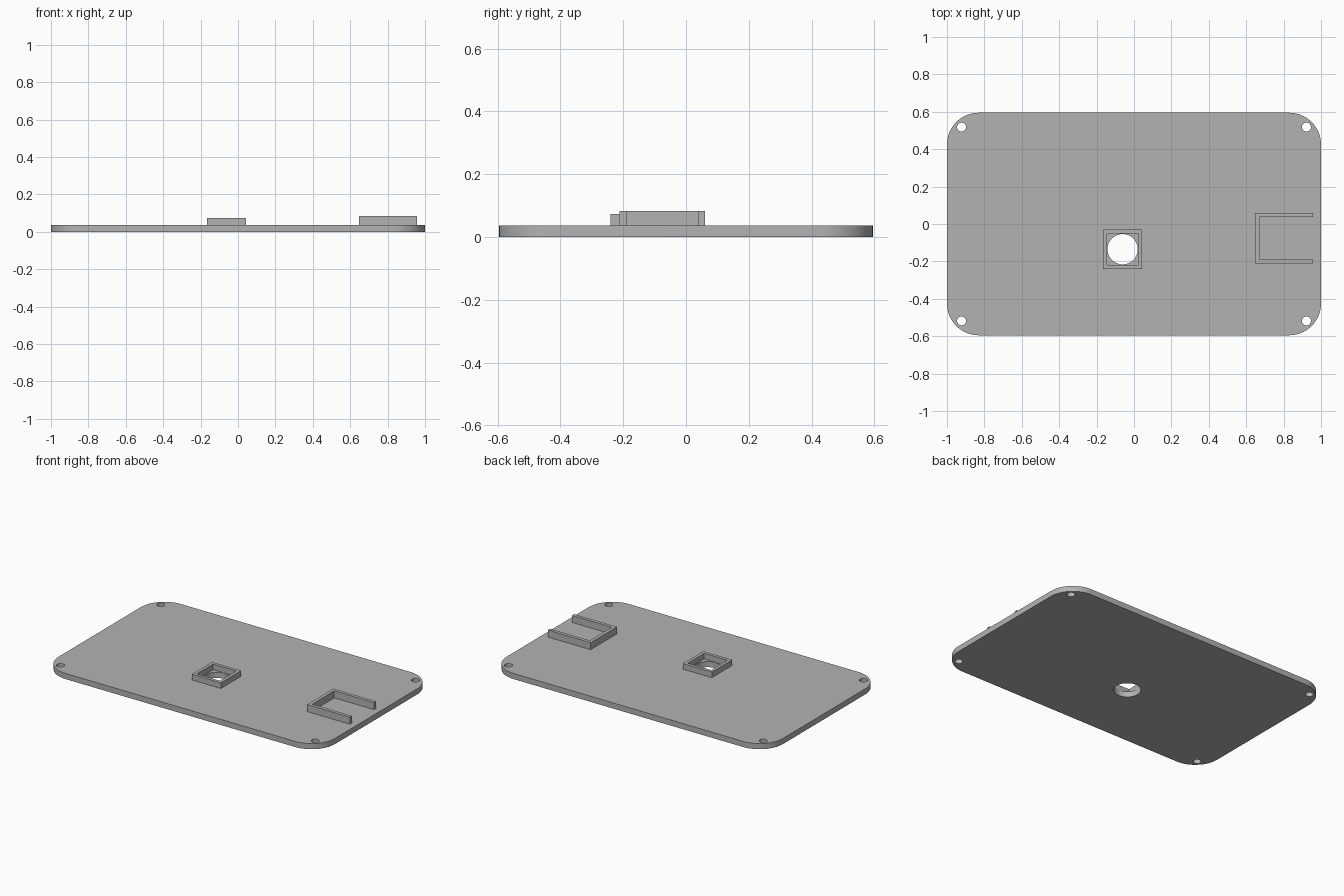
import bpy
import bmesh
from math import cos, sin, pi, radians

cube = bpy.data.objects.get("Cube")
if cube:
    bpy.data.objects.remove(cube, do_unlink=True)

grey = bpy.data.materials.new("light grey plastic")
grey.use_nodes = True
colour = (0.45, 0.45, 0.45, 1)
grey.diffuse_color = colour
grey.node_tree.nodes["Principled BSDF"].inputs["Base Color"].default_value = colour


def arc(cx, cy, r, start, end, steps):
    return [(cx + r * cos(start + (end - start) * i / steps),
             cy + r * sin(start + (end - start) * i / steps)) for i in range(steps + 1)]


def circle(cx, cy, r, steps=48):
    return arc(cx, cy, r, 0, 2 * pi, steps)[:-1]


def square(cx, cy, h):
    return [(cx - h, cy - h), (cx + h, cy - h), (cx + h, cy + h), (cx - h, cy + h)]


def rounded_rectangle(hx, hy, r):
    centres = [(hx - r, hy - r), (r - hx, hy - r), (r - hx, r - hy), (hx - r, r - hy)]
    points = []
    for i, (cx, cy) in enumerate(centres):
        points += arc(cx, cy, r, i * pi / 2, (i + 1) * pi / 2, 16)
    return points


def extrude(name, outlines, bottom, top):
    """Fill the first outline, leave the others as holes, and give it height."""
    curve = bpy.data.curves.new(name, "CURVE")
    curve.dimensions = "2D"
    curve.fill_mode = "BOTH"
    curve.extrude = (top - bottom) / 2
    for outline in outlines:
        spline = curve.splines.new("POLY")
        spline.points.add(len(outline) - 1)
        for point, (x, y) in zip(spline.points, outline):
            point.co = (x, y, 0, 1)
        spline.use_cyclic_u = True
    obj = bpy.data.objects.new(name, curve)
    obj.location.z = (bottom + top) / 2
    bpy.context.collection.objects.link(obj)
    bpy.ops.object.select_all(action="DESELECT")
    obj.select_set(True)
    bpy.context.view_layer.objects.active = obj
    bpy.ops.object.convert(target="MESH")
    obj = bpy.context.object
    bm = bmesh.new()
    bm.from_mesh(obj.data)
    bmesh.ops.remove_doubles(bm, verts=bm.verts, dist=0.0001)
    bmesh.ops.recalc_face_normals(bm, faces=bm.faces)
    bm.to_mesh(obj.data)
    bm.free()
    obj.data.materials.clear()
    obj.data.materials.append(grey)
    bpy.ops.object.shade_smooth_by_angle(angle=radians(30))
    return obj


plate_top = 0.037
port = (-0.061, -0.135)

# Rounded plate with four screw holes and a round port
screw_holes = [circle(sx * 0.922, sy * 0.518, 0.024, 24) for sx in (-1, 1) for sy in (-1, 1)]
extrude("base_plate", [rounded_rectangle(1, 0.595, 0.17), circle(*port, 0.081)] + screw_holes,
        0, plate_top)

# Raised square frame around the port
extrude("port_frame", [square(*port, 0.105), square(*port, 0.084)], plate_top, 0.074)

# Three-sided bracket, open towards the left edge
x0, x1, y0, y1, wall = 0.648, 0.958, -0.212, 0.06, 0.022
extrude("side_bracket", [[(x0, y0), (x1, y0), (x1, y0 + wall), (x0 + wall, y0 + wall),
                          (x0 + wall, y1 - wall), (x1, y1 - wall), (x1, y1), (x0, y1)]],
        plate_top, 0.083)
